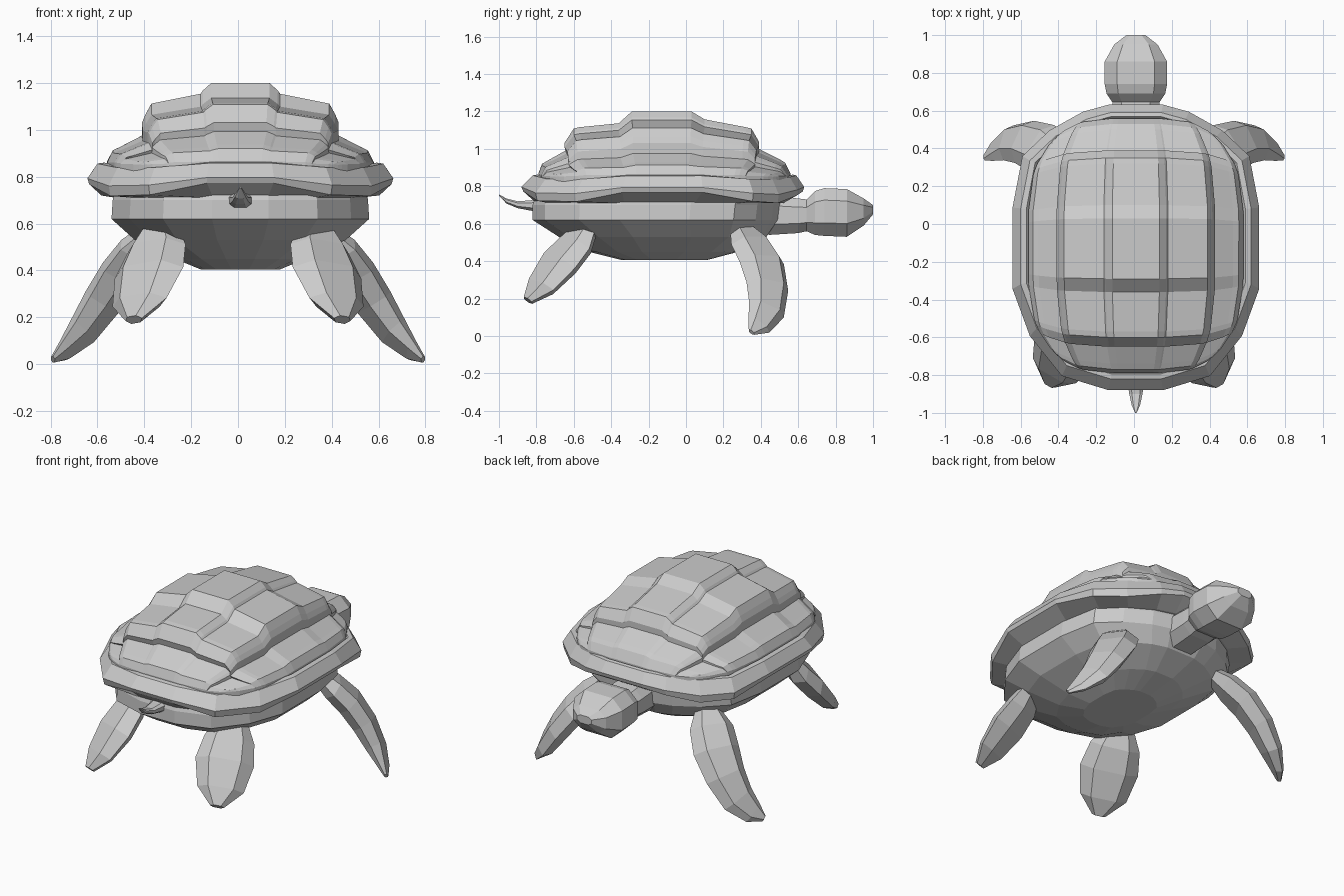
import bpy
import bmesh
import math
from mathutils import Vector

cube = bpy.data.objects.get("Cube")
if cube:
    bpy.data.objects.remove(cube, do_unlink=True)


def skin(name, rows, closed=True):
    """Join rows of points with quads; closed rows become a capped loft."""
    bm = bmesh.new()
    loops = [[bm.verts.new(p) for p in row] for row in rows]
    count = len(loops[0])
    for a, b in zip(loops, loops[1:]):
        for i in range(count if closed else count - 1):
            j = (i + 1) % count
            bm.faces.new((a[i], a[j], b[j], b[i]))
    if closed:
        bm.faces.new(loops[0])
        bm.faces.new(loops[-1])
    bmesh.ops.recalc_face_normals(bm, faces=bm.faces)
    mesh = bpy.data.meshes.new(name)
    bm.to_mesh(mesh)
    bm.free()
    obj = bpy.data.objects.new(name, mesh)
    bpy.context.collection.objects.link(obj)
    return obj


# Plan outline shared by the shell rim and the belly
HALF = [(.22, 1), (.43, .95), (.70, .82), (.92, .64), (1, .28),
        (1, -.29), (.86, -.62), (.60, -.90), (.22, -1)]
OUTLINE = HALF + [(-x, y) for x, y in reversed(HALF)]


def plan_ring(half_x, back, front, z, dip=0):
    mid, half_y = (back + front) / 2, (front - back) / 2
    return [(.01 + x * half_x, mid + y * half_y,
             z - dip * abs(math.sin(2 * math.atan2(y, x))) ** 3)
            for x, y in OUTLINE]


# Belly
skin("belly", [plan_ring(*r) for r in (
    (.54, -.81, .51, .73), (.545, -.82, .50, .70), (.55, -.82, .49, .62),
    (.45, -.68, .43, .53), (.28, -.52, .28, .45), (.17, -.34, .11, .405))])

# Shell rim, dipping at the corners
skin("shell_rim", [plan_ring(*r) for r in (
    (.53, -.80, .52, .71), (.645, -.87, .625, .778, .07),
    (.653, -.88, .632, .80, .045), (.61, -.82, .59, .86, .025),
    (.58, -.795, .57, .865, .03), (.55, -.77, .54, .83, .03))])

# Domed shell with stepped plates: (position, height fraction) profiles
ACROSS = [(.57, -.16), (.57, .04), (.545, .18), (.515, .22), (.42, .36),
          (.42, .52), (.405, .62), (.38, .75), (.17, .87), (.16, .91), (.125, 1)]
ACROSS = [(-x, f) for x, f in ACROSS] + ACROSS[::-1]
ALONG = [(-.79, -.16), (-.79, .05), (-.77, .20), (-.74, .25), (-.64, .41),
         (-.65, .52), (-.60, .74), (-.57, .76), (-.36, .82), (-.29, 1),
         (.03, 1), (.10, .88), (.32, .76), (.35, .74), (.39, .54),
         (.39, .43), (.50, .27), (.53, .22), (.56, .05), (.56, -.16)]


def dome_point(x, f, y, g):
    tx, ty = abs(x) / .57, abs(y + .115) / .675
    height = f * g if f > 0 and g > 0 else min(f, g)
    return (.01 + x * (1 - .27 * ty ** 4),
            -.115 + (y + .115) * (1 - .14 * tx ** 4),
            .85 + .35 * height)


skin("shell_dome", [[dome_point(x, f, y, g) for x, f in ACROSS]
                    for y, g in ALONG], closed=False)

# Head and neck: y, half width, top, bottom
OCTAGON = [(.6, 1), (1, .5), (1, -.45), (.55, -1),
           (-.55, -1), (-1, -.45), (-1, .5), (-.6, 1)]


def head_ring(y, half_x, top, bottom):
    mid, half_z = (top + bottom) / 2, (top - bottom) / 2
    return [(.01 + x * half_x, y, mid + z * half_z) for x, z in OCTAGON]


skin("head_and_neck", [head_ring(*r) for r in (
    (.44, .12, .75, .54), (.60, .125, .735, .55), (.645, .125, .73, .56),
    (.69, .155, .775, .54), (.74, .165, .79, .535), (.86, .165, .785, .53),
    (.95, .115, .735, .59), (1, .05, .70, .65))])

# Tail
skin("tail", [head_ring(*r) for r in (
    (-.76, .06, .74, .66), (-.83, .045, .725, .67), (-.90, .035, .72, .683),
    (-.96, .022, .735, .708), (-1, .004, .757, .75))])

# Flippers: centre point, half width and half thickness at each station
LENS = [(1, 0), (.55, .85), (-.55, .85), (-1, 0), (-.55, -.85), (.55, -.85)]


def flipper(name, stations, width_dir, side):
    centres = [Vector(s[:3]) for s in stations]
    rows = []
    for i, (centre, s) in enumerate(zip(centres, stations)):
        ahead = centres[min(i + 1, len(centres) - 1)]
        tangent = (ahead - centres[max(i - 1, 0)]).normalized()
        wide = Vector(width_dir)
        wide = (wide - wide.dot(tangent) * tangent).normalized()
        thick = tangent.cross(wide)
        ring = [centre + wide * a * s[3] + thick * b * s[4] for a, b in LENS]
        rows.append([(side * p.x, p.y, p.z) for p in ring])
    skin(name, rows)


FRONT = [(.35, .29, .575, .07, .045), (.42, .345, .49, .13, .07),
         (.495, .405, .39, .14, .075), (.58, .435, .265, .125, .07),
         (.665, .43, .14, .105, .055), (.74, .39, .06, .07, .03),
         (.79, .35, .02, .02, .012)]
REAR = [(.335, -.53, .575, .09, .05), (.35, -.585, .49, .145, .07),
        (.38, -.675, .39, .17, .075), (.42, -.775, .265, .135, .055),
        (.445, -.845, .19, .04, .025)]
for label, side in (("left", 1), ("right", -1)):
    flipper(f"front_flipper_{label}", FRONT, (-.35, .87, -.25), side)
    flipper(f"rear_flipper_{label}", REAR, (.88, .36, -.28), side)
